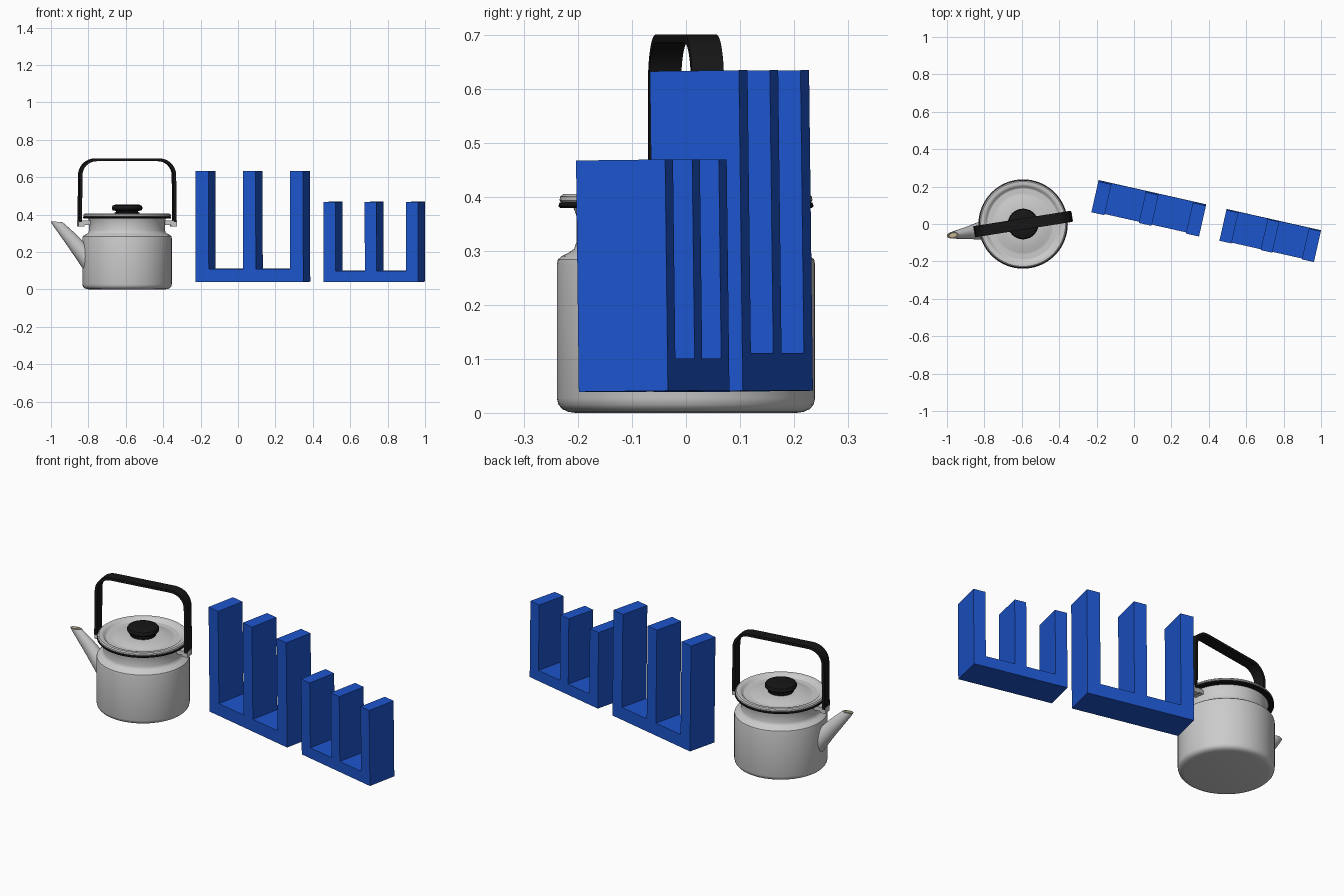
import bpy, bmesh, math
from mathutils import Matrix, Vector

if "Cube" in bpy.data.objects:
    bpy.data.objects.remove(bpy.data.objects["Cube"])

KETTLE = Matrix.Translation((-0.593, 0, 0)) @ Matrix.Rotation(math.radians(9), 4, 'Z')


def material(name, rgb):
    m = bpy.data.materials.new(name)
    m.diffuse_color = (*rgb, 1)
    m.use_nodes = True
    m.node_tree.nodes["Principled BSDF"].inputs["Base Color"].default_value = m.diffuse_color
    return m


black = material("black", (0.008, 0.008, 0.008))
blue = material("blue", (0.012, 0.09, 0.6))
cream = material("cream", (0.55, 0.48, 0.3))


def finish(name, bm, matrix, mat=None, smooth=True):
    bmesh.ops.recalc_face_normals(bm, faces=bm.faces)
    me = bpy.data.meshes.new(name)
    bm.to_mesh(me)
    bm.free()
    ob = bpy.data.objects.new(name, me)
    bpy.context.collection.objects.link(ob)
    ob.matrix_world = matrix
    if mat:
        me.materials.append(mat)
    if smooth:
        bpy.ops.object.select_all(action='DESELECT')
        bpy.context.view_layer.objects.active = ob
        ob.select_set(True)
        bpy.ops.object.shade_smooth_by_angle(angle=math.radians(35))
    return ob


def loft(bm, rings, close=False):
    rows = [[bm.verts.new(p) for p in r] for r in rings]
    pairs = list(zip(rows, rows[1:])) + ([(rows[-1], rows[0])] if close else [])
    for a, b in pairs:
        for i in range(len(a)):
            j = (i + 1) % len(a)
            bm.faces.new((a[i], a[j], b[j], b[i]))
    return rows


def lathe(name, profile, mat=None, n=72, close=False):
    bm = bmesh.new()
    ang = [2 * math.pi * i / n for i in range(n)]
    rows = loft(bm, [[(r * math.cos(t), r * math.sin(t), z) for t in ang]
                     for r, z in profile], close)
    if not close:
        bm.faces.new(rows[0])
        bm.faces.new(rows[-1])
    return finish(name, bm, KETTLE, mat)


def prism(name, outline, depth, matrix, mat=None, smooth=False):
    """Extrude an x/z outline symmetrically along y."""
    bm = bmesh.new()
    rows = loft(bm, [[(x, y, z) for x, z in outline] for y in (-depth / 2, depth / 2)])
    bm.faces.new(rows[0])
    bm.faces.new(rows[1])
    return finish(name, bm, matrix, mat, smooth)


# kettle body with rounded base, shoulder and neck
lathe("kettle_body", [(0.205, 0), (0.218, 0.002), (0.229, 0.007), (0.236, 0.015), (0.239, 0.027),
                      (0.239, 0.275), (0.237, 0.284), (0.230, 0.290), (0.216, 0.297),
                      (0.207, 0.304), (0.203, 0.315), (0.203, 0.365), (0.21, 0.385)])

# black trim under the rim
lathe("rim_trim", [(0.200, 0.379), (0.233, 0.379), (0.236, 0.383), (0.234, 0.389), (0.200, 0.389)],
      black, close=True)

# lid with rolled rim and dished centre
lathe("lid", [(0.20, 0.388), (0.230, 0.388), (0.234, 0.393), (0.233, 0.400), (0.227, 0.405),
              (0.212, 0.405), (0.204, 0.402), (0.197, 0.393), (0.188, 0.387), (0.165, 0.387),
              (0.15, 0.391), (0.12, 0.399), (0.09, 0.403), (0.04, 0.404)])

# knob
lathe("lid_knob", [(0.06, 0.398), (0.066, 0.403), (0.066, 0.410), (0.058, 0.415), (0.060, 0.419),
                   (0.077, 0.423), (0.082, 0.430), (0.082, 0.440), (0.077, 0.448),
                   (0.064, 0.453), (0.035, 0.455)], black, n=48)


# spout: each ring is spanned by its lower and upper point plus half width
def ellipse(low, high, half, n=28):
    c = [(a + b) / 2 for a, b in zip(low, high)]
    d = [(a - b) / 2 for a, b in zip(low, high)]
    return [(c[0] + d[0] * math.cos(t), half * math.sin(t), c[1] + d[1] * math.cos(t))
            for t in (2 * math.pi * i / n for i in range(n))]


bm = bmesh.new()
rows = loft(bm, [ellipse((-0.205, 0.07), (-0.205, 0.225), 0.055),
                 ellipse((-0.235, 0.105), (-0.232, 0.25), 0.048),
                 ellipse((-0.320, 0.228), (-0.285, 0.303), 0.033),
                 ellipse((-0.400, 0.340), (-0.347, 0.357), 0.020),
                 ellipse((-0.413, 0.362), (-0.351, 0.361), 0.017),
                 ellipse((-0.408, 0.362), (-0.356, 0.361), 0.013),
                 ellipse((-0.400, 0.352), (-0.358, 0.352), 0.012)])
bm.faces.new(rows[0])
cap = bm.faces.new(rows[-1])
cap.material_index = 1
for f in bm.faces:
    if all(v in rows[-1] or v in rows[-2] for v in f.verts):
        f.material_index = 1
spout = finish("spout", bm, KETTLE)
spout.data.materials.append(None)
spout.data.materials.append(cream)


# bail handle: flat strap with rounded corners
def arch(half, top, radius):
    pts = [(half + 0.003, 0.36)]
    for i in range(9):
        t = math.pi / 2 * i / 8
        pts.append((half - radius + radius * math.cos(t), top - radius + radius * math.sin(t)))
    return pts + [(-x, z) for x, z in reversed(pts)]


prism("handle", arch(0.261, 0.70, 0.09) + arch(0.246, 0.685, 0.075)[::-1], 0.06,
      KETTLE, black, True)

# handle lugs on the neck
for side, s in (("left", -1), ("right", 1)):
    prism(side + "_lug", [(s * x, z) for x, z in ((0.195, 0.345), (0.235, 0.345), (0.235, 0.336),
                          (0.266, 0.336), (0.266, 0.368), (0.195, 0.368))], 0.05, KETTLE)


# blue three-pronged racks
def rack(name, centre, length, floor, top, prongs):
    z0 = 0.04
    pts = [(0, z0), (length, z0)]
    for a, b in reversed(prongs):
        pts += [(b, floor), (b, top), (a, top), (a, floor)]
    # the outermost floor points lie on the side walls
    pts = pts[:2] + pts[3:-1]
    mat = (Matrix.Translation((*centre, z0)) @ Matrix.Rotation(math.radians(-12.7), 4, 'Z')
           @ Matrix.Rotation(math.radians(0.7), 4, 'X'))
    prism(name, [(x - length / 2, z - z0) for x, z in pts], 0.169, mat, blue)


rack("tall_rack", (0.08, 0.0875), 0.59, 0.11, 0.633,
     [(0, 0.072), (0.26, 0.33), (0.518, 0.59)])
rack("short_rack", (0.729, -0.059), 0.518, 0.10, 0.468,
     [(0, 0.066), (0.226, 0.290), (0.452, 0.518)])
